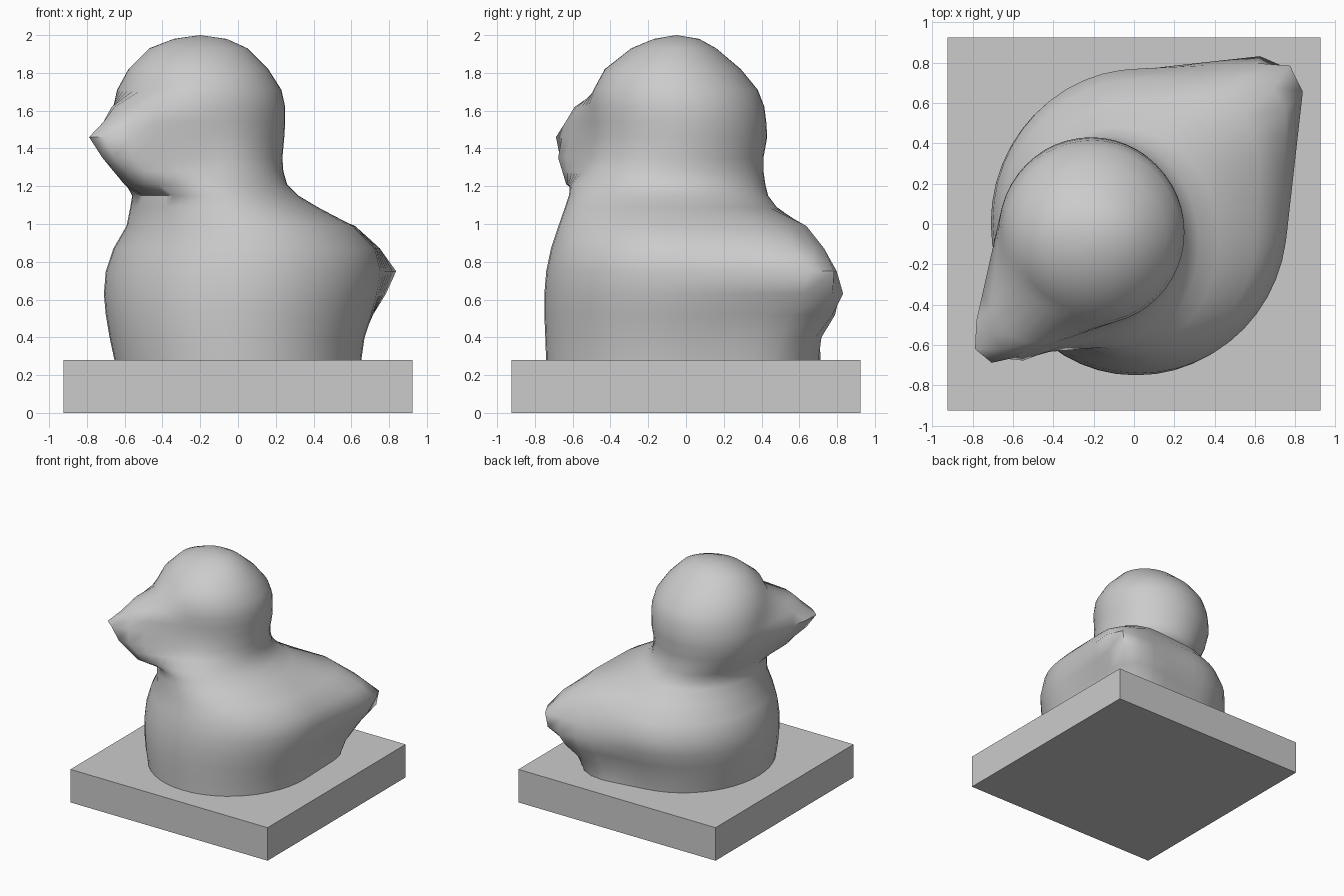
import bpy, bmesh, math

if "Cube" in bpy.data.objects:
    bpy.data.objects.remove(bpy.data.objects["Cube"])

gray = bpy.data.materials.new("stone_gray")
gray.diffuse_color = (0.6, 0.6, 0.6, 1)
gray.use_nodes = True
gray.node_tree.nodes["Principled BSDF"].inputs["Base Color"].default_value = gray.diffuse_color


def finish(name, bm):
    bmesh.ops.recalc_face_normals(bm, faces=bm.faces)
    me = bpy.data.meshes.new(name)
    bm.to_mesh(me)
    bm.free()
    me.materials.append(gray)
    ob = bpy.data.objects.new(name, me)
    bpy.context.collection.objects.link(ob)
    return ob


# square plinth
W, H = 0.925, 0.28
bm = bmesh.new()
bmesh.ops.create_cube(bm, size=1)
for v in bm.verts:
    v.co = (v.co.x * 2 * W, v.co.y * 2 * W, (v.co.z + 0.5) * H)
finish("plinth", bm)

# bird sections: z, x min, x max, y min, y max, then a tip circle (x, y, radius)
# the tip pulls the section out into the tail (low) or the beak (high)
SECTIONS = [
    (0.26, -.65, .65, -.74, .66, .30, .35, .35),
    (0.40, -.68, .67, -.745, .68, .40, .44, .27),
    (0.52, -.70, .71, -.75, .72, .50, .57, .22),
    (0.63, -.71, .74, -.75, .76, .64, .68, .15),
    (0.75, -.70, .76, -.74, .77, .71, .67, .13),
    (0.87, -.66, .73, -.715, .72, .55, .52, .21),
    (0.99, -.59, .61, -.675, .61, .33, .33, .30),
    (1.09, -.57, .42, -.64, .48),
    (1.15, -.56, .32, -.62, .435),
    (1.21, -.59, .26, -.61, .42, -.45, -.45, .17),
    (1.28, -.62, .24, -.55, .41, -.52, -.50, .15),
    (1.35, -.65, .235, -.52, .41, -.59, -.54, .14),
    (1.46, -.67, .245, -.50, .43, -.68, -.57, .12),
    (1.54, -.67, .25, -.50, .425, -.58, -.50, .14),
    (1.62, -.66, .25, -.50, .415, -.50, -.42, .17),
    (1.71, -.64, .23, -.49, .38),
    (1.82, -.58, .16, -.43, .29),
    (1.93, -.47, .05, -.29, .16),
    (1.98, -.34, -.06, -.17, .07),
]
SIDES, STEPS = 48, 40


def section(z, x0, x1, y0, y1, *tip):
    """Outline of the hull around an oval and an optional tip circle."""
    cx, cy, rx, ry = (x0 + x1) / 2, (y0 + y1) / 2, (x1 - x0) / 2, (y1 - y0) / 2
    pts = []
    for i in range(SIDES):
        a = 2 * math.pi * i / SIDES
        reach = 1.0
        if tip:
            tx, ty = (tip[0] - cx) / rx, (tip[1] - cy) / ry
            tr, d, b = tip[2] * 2 / (rx + ry), math.hypot(tx, ty), math.atan2(ty, tx)
            for k in range(STEPS + 1):
                t = k / STEPS
                r = 1 + (tr - 1) * t
                q = r * r - (t * d * math.sin(a - b)) ** 2
                if q >= 0:
                    reach = max(reach, t * d * math.cos(a - b) + math.sqrt(q))
        pts.append((cx + rx * reach * math.cos(a), cy + ry * reach * math.sin(a), z))
    return pts


# bird: body, tail, head and beak lofted as one skin
bm = bmesh.new()
rings = [[bm.verts.new(p) for p in section(*s)] for s in SECTIONS]
for lo, hi in zip(rings, rings[1:]):
    for i in range(SIDES):
        j = (i + 1) % SIDES
        bm.faces.new((lo[i], lo[j], hi[j], hi[i]))
bm.faces.new(rings[0])
crown = bm.verts.new((-0.2, -0.05, 2.0))
for i in range(SIDES):
    bm.faces.new((rings[-1][i], rings[-1][(i + 1) % SIDES], crown))
bird = finish("bird", bm)
bpy.context.view_layer.objects.active = bird
bird.select_set(True)
bpy.ops.object.shade_smooth_by_angle(angle=math.radians(60))
